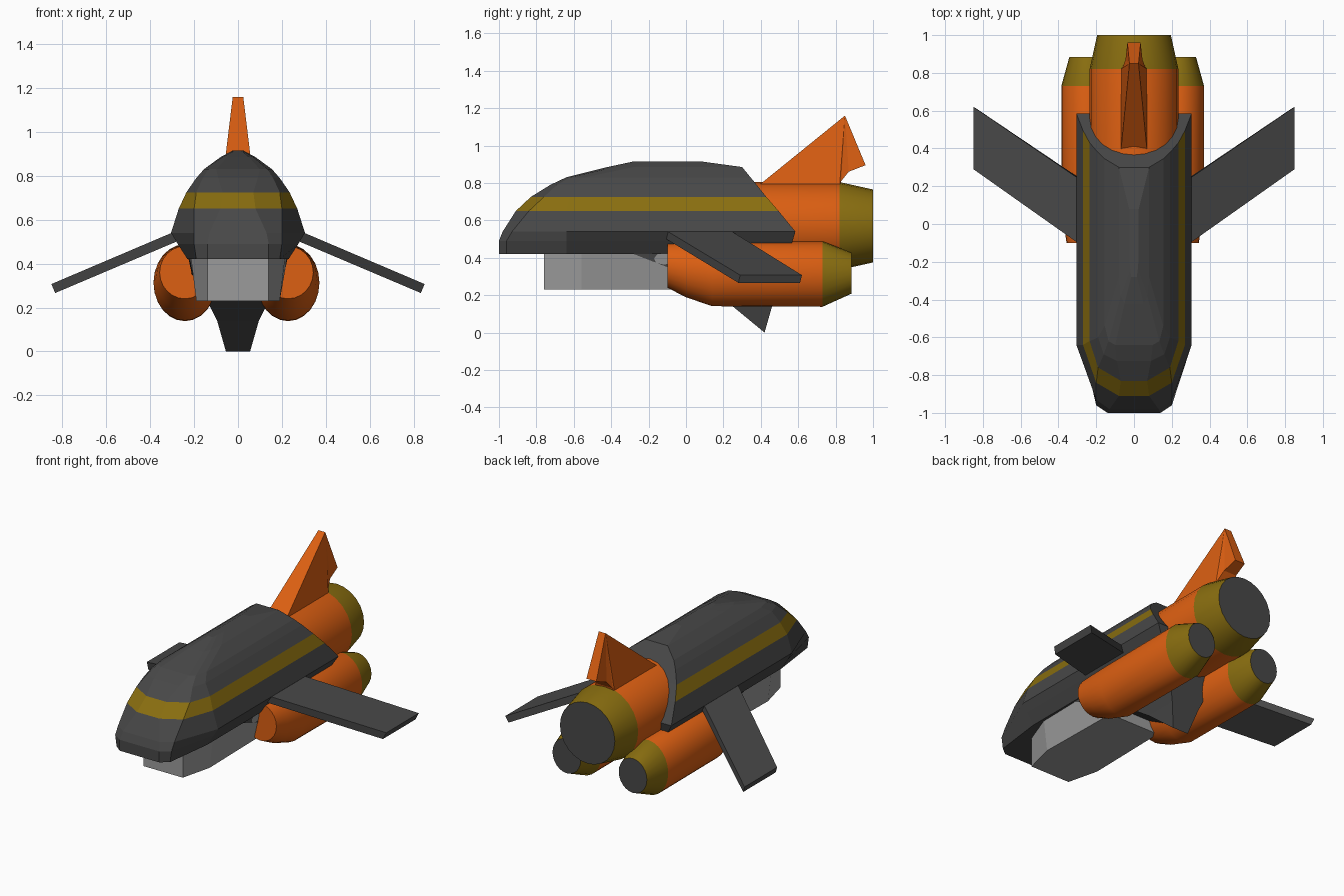
import bpy, bmesh
from math import sin, cos, tau, radians

if "Cube" in bpy.data.objects:
    bpy.data.objects.remove(bpy.data.objects["Cube"])


def material(name, rgb):
    m = bpy.data.materials.new(name)
    m.diffuse_color = (*rgb, 1)
    m.use_nodes = True
    m.node_tree.nodes["Principled BSDF"].inputs["Base Color"].default_value = m.diffuse_color
    return m


DARK = material("dark_grey", (0.065, 0.065, 0.065))
PALE = material("pale_grey", (0.33, 0.33, 0.33))
ORANGE = material("orange", (0.72, 0.115, 0.006))
GOLD = material("gold", (0.25, 0.155, 0.005))


def loft(name, rings, mats, paint=None, smooth=False):
    """Bridge closed rings of points; paint(ring, segment) picks the material."""
    bm = bmesh.new()
    loops = [[bm.verts.new(p) for p in r] for r in rings]
    n = len(loops[0])
    for k, (a, b) in enumerate(zip(loops, loops[1:])):
        for i in range(n):
            j = (i + 1) % n
            f = bm.faces.new((a[i], a[j], b[j], b[i]))
            f.material_index = paint(k, i) if paint else 0
    for k, r in ((-1, loops[0]), (len(loops) - 1, loops[-1])):
        f = bm.faces.new(r)
        f.material_index = paint(k, 0) if paint else 0
    bmesh.ops.triangulate(bm, faces=[f for f in bm.faces if len(f.verts) > 4 and not smooth])
    bmesh.ops.recalc_face_normals(bm, faces=bm.faces)
    me = bpy.data.meshes.new(name)
    bm.to_mesh(me)
    bm.free()
    ob = bpy.data.objects.new(name, me)
    bpy.context.collection.objects.link(ob)
    for m in mats:
        me.materials.append(m)
    if smooth:
        bpy.ops.object.select_all(action='DESELECT')
        ob.select_set(True)
        bpy.context.view_layer.objects.active = ob
        bpy.ops.object.shade_smooth_by_angle(angle=radians(30))
    return ob


def fin(name, profile, mat):
    """Plate from a (y, z, half width) side profile."""
    return loft(name, [[(s * w, y, z) for y, z, w in profile] for s in (-1, 1)], [mat])


def engine(name, sections, mats, paint, segs=24):
    """Tube along y from (x, y, z, radius x, radius z) sections."""
    rings = [[(x + rx * cos(tau * i / segs), y, z + rz * sin(tau * i / segs))
              for i in range(segs)] for x, y, z, rx, rz in sections]
    return loft(name, rings, mats, paint, smooth=True)


# Hull: horizontal slices (z, nose x, nose y, corner x, corner y, side x, side y, back y)
levels = [
    (0.42, 0.14, -1.00, 0.19, -0.96, 0.23, -0.64, 0.55),
    (0.49, 0.14, -1.00, 0.20, -0.96, 0.275, -0.64, 0.57),
    (0.54, 0.13, -0.98, 0.20, -0.93, 0.305, -0.64, 0.585),
    (0.65, 0.08, -0.91, 0.20, -0.84, 0.27, -0.64, 0.495),
    (0.725, 0.07, -0.83, 0.19, -0.76, 0.235, -0.62, 0.43),
    (0.79, 0.09, -0.725, 0.16, -0.69, 0.19, -0.60, 0.378),
    (0.83, 0.10, -0.64, 0.135, -0.62, 0.155, -0.54, 0.345),
    (0.885, 0.05, -0.42, 0.07, -0.38, 0.08, -0.28, 0.30),
    (0.915, 0.015, -0.28, 0.02, -0.24, 0.025, -0.18, 0.08),
]
slices = []
for z, xf, yf, xc, yc, xs, ys, yb in levels:
    half = [(xf, yf, z), (xc, yc, z), (xs, ys, z), (xs, yb, z)]
    slices.append(half + [(-x, y, z) for x, y, z in reversed(half)])
loft("hull", slices, [DARK, GOLD], lambda k, i: 1 if k == 3 and i != 3 else 0)

# Pale belly box under the hull
belly = []
for z, x1, x2 in ((0.23, 0.19, 0.18), (0.43, 0.215, 0.225)):
    half = [(0.14, -0.76, z), (x1, -0.56, z), (x2, 0.0, z)]
    belly.append(half + [(-x, y, z) for x, y, z in reversed(half)])
loft("belly", belly, [PALE])

# Dark keel ending in the lower fin
keel = [(-0.28, 0.42, 0.225), (-0.10, 0.35, 0.21), (0.12, 0.23, 0.14), (0.25, 0.14, 0.095),
        (0.42, 0.0, 0.055), (0.46, 0.14, 0.095), (0.51, 0.33, 0.16), (0.54, 0.47, 0.22),
        (-0.28, 0.47, 0.23)]
keel_rings = [[(-w, y, z) for y, z, w in keel], [(w, y, z) for y, z, w in keel]]
loft("keel_fin", keel_rings, [DARK])

# Main engine with nozzle
engine("main_engine", [(0, 0.25, 0.57, 0.235, 0.235), (0, 0.82, 0.57, 0.235, 0.235),
                       (0, 1.0, 0.57, 0.195, 0.195)], [ORANGE, GOLD, DARK],
       lambda k, i: {1: 1, 2: 2}.get(k, 0))

# Tail fin
fin("tail_fin", [(0.38, 0.78, 0.07), (0.85, 1.16, 0.024), (0.96, 0.895, 0.035),
                 (0.87, 0.86, 0.045), (0.83, 0.81, 0.06), (0.82, 0.77, 0.07)], ORANGE)

for s, side in ((1, "right"), (-1, "left")):
    # Side engines with upswept intake
    x = s * 0.235 - 0.007
    engine(side + "_engine", [(x, -0.10, 0.36, 0.115, 0.12), (x, 0.0, 0.336, 0.13, 0.147),
                              (x, 0.14, 0.313, 0.143, 0.172), (x, 0.73, 0.313, 0.143, 0.175),
                              (x, 0.885, 0.318, 0.10, 0.11)], [ORANGE, GOLD, DARK],
           lambda k, i: {3: 1, 4: 2}.get(k, 0))
    # Swept, drooping wings
    wing = [[(s * 0.22, -0.155, 0.575), (s * 0.22, 0.19, 0.575),
             (s * 0.21, 0.19, 0.53), (s * 0.21, -0.155, 0.53)],
            [(s * 0.85, 0.29, 0.307), (s * 0.85, 0.62, 0.307),
             (s * 0.833, 0.61, 0.266), (s * 0.833, 0.28, 0.266)]]
    loft(side + "_wing", wing, [DARK])
